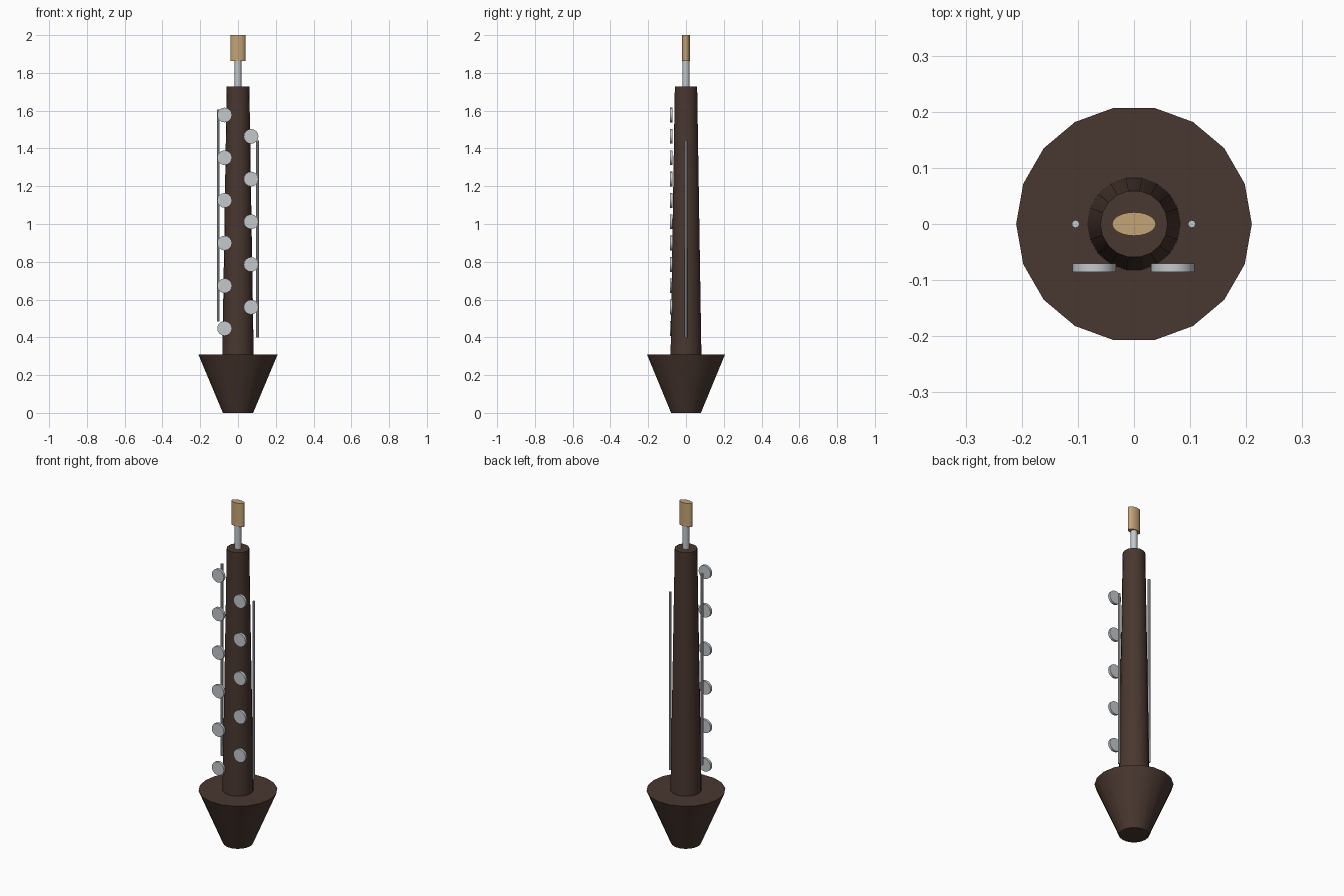
import bpy
import math
from mathutils import Matrix

cube = bpy.data.objects.get("Cube")
if cube:
    bpy.data.objects.remove(cube, do_unlink=True)


def material(name, color):
    m = bpy.data.materials.new(name)
    m.use_nodes = True
    m.diffuse_color = (*color, 1)
    m.node_tree.nodes["Principled BSDF"].inputs["Base Color"].default_value = (*color, 1)
    return m


wood = material("dark wood", (0.066, 0.038, 0.029))
silver = material("silver metal", (0.55, 0.58, 0.60))
cane = material("pale cane", (0.55, 0.37, 0.18))


def turned(name, mat, r_low, r_high, z_low, z_high, sides, x=0, squash=1):
    """Upright capped cone or cylinder, optionally flattened front to back."""
    bpy.ops.mesh.primitive_cone_add(vertices=sides, radius1=r_low, radius2=r_high,
                                    depth=z_high - z_low,
                                    location=(x, 0, (z_low + z_high) / 2))
    ob = bpy.context.object
    ob.name = name
    # Put a corner on the x axis
    ob.data.transform(Matrix.Diagonal((1, squash, 1, 1)) @ Matrix.Rotation(math.pi / 2, 4, 'Z'))
    ob.data.materials.append(mat)
    bpy.ops.object.shade_smooth_by_angle(angle=math.radians(35))
    return ob


# Wooden bell and tapered body
turned("bell", wood, 0.08, 0.21, 0, 0.31, 18)
turned("body", wood, 0.083, 0.06, 0.3, 1.727, 18)

# Mouthpiece
turned("stem", silver, 0.018, 0.018, 1.72, 1.87, 12)
turned("reed", cane, 0.039, 0.039, 1.862, 2.0, 24, squash=0.54)

# Long side rods
turned("right_rod", silver, 0.007, 0.007, 0.483, 1.607, 8, x=-0.104)
turned("left_rod", silver, 0.007, 0.007, 0.4, 1.443, 8, x=0.103)

# Round keys, alternating sides up the front
for i in range(11):
    on_left = i % 2
    bpy.ops.mesh.primitive_cylinder_add(vertices=16, radius=0.039, depth=0.015,
                                        location=(0.069 if on_left else -0.071, -0.078,
                                                  0.447 + i * 0.113),
                                        rotation=(math.pi / 2, 0, 0))
    key = bpy.context.object
    key.name = f"{'left' if on_left else 'right'}_key_{i // 2 + 1}"
    key.data.materials.append(silver)
    bpy.ops.object.shade_smooth_by_angle(angle=math.radians(35))
